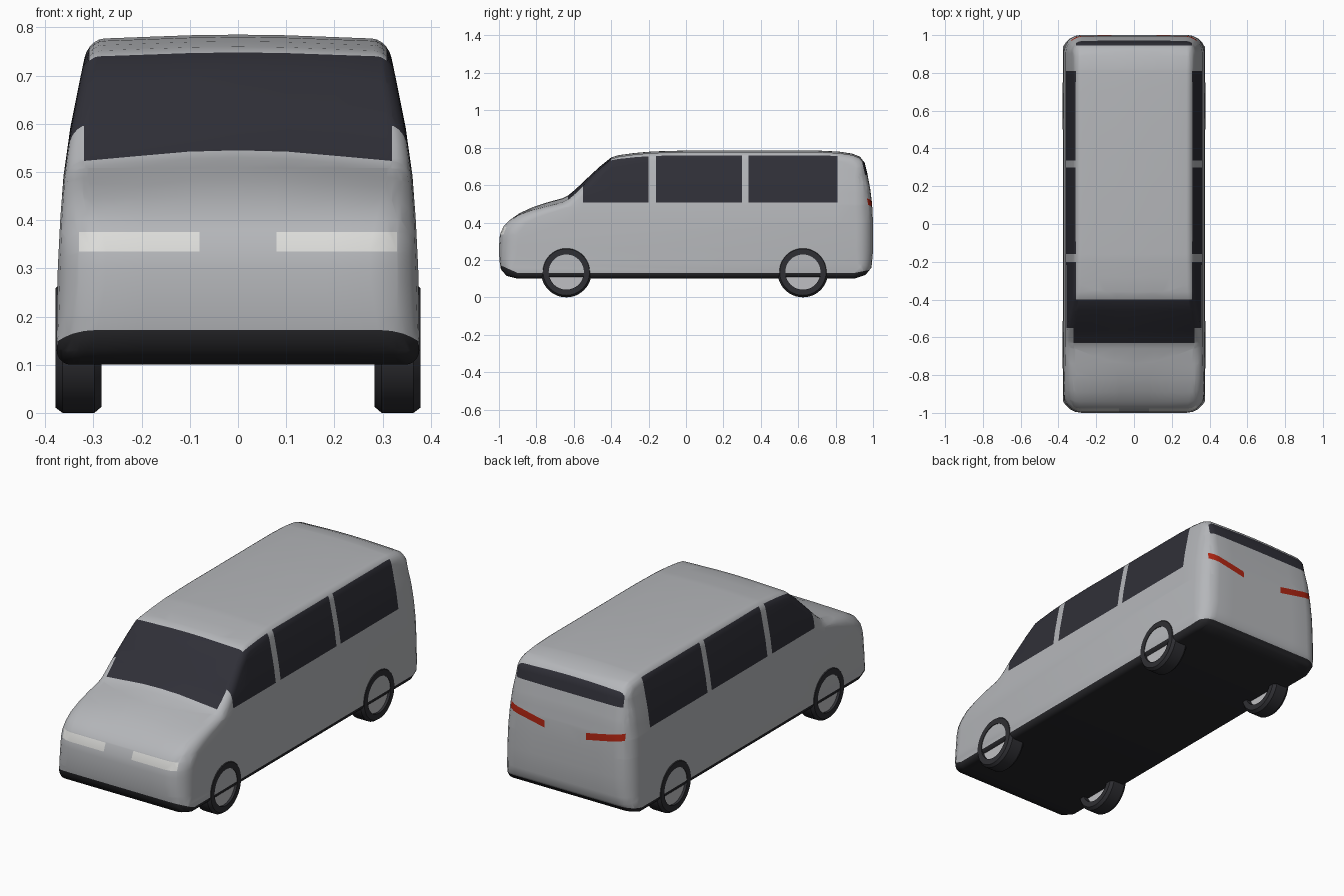
import bpy, bmesh, math
from mathutils import Vector

if "Cube" in bpy.data.objects:
    bpy.data.objects.remove(bpy.data.objects["Cube"])


def material(name, rgb):
    m = bpy.data.materials.new(name)
    m.diffuse_color = (*rgb, 1)
    m.use_nodes = True
    m.node_tree.nodes["Principled BSDF"].inputs["Base Color"].default_value = m.diffuse_color
    return m


SILVER = material("silver paint", (0.46, 0.47, 0.49))
GLASS = material("dark glass", (0.029, 0.029, 0.039))
TRIM = material("black trim", (0.02, 0.02, 0.023))
LAMP = material("headlamp white", (0.72, 0.72, 0.70))
RED = material("tail lamp red", (0.42, 0.018, 0.006))
RUBBER = material("tyre rubber", (0.028, 0.028, 0.033))
RIM = material("rim silver", (0.52, 0.52, 0.54))


def clamp(v):
    return max(0.0, min(1.0, v))


def finish(bm, name, mats, angle):
    bmesh.ops.recalc_face_normals(bm, faces=bm.faces)
    me = bpy.data.meshes.new(name)
    bm.to_mesh(me)
    bm.free()
    for m in mats:
        me.materials.append(m)
    ob = bpy.data.objects.new(name, me)
    bpy.context.collection.objects.link(ob)
    bpy.ops.object.select_all(action='DESELECT')
    ob.select_set(True)
    bpy.context.view_layer.objects.active = ob
    bpy.ops.object.shade_smooth_by_angle(angle=math.radians(angle))
    return ob


# Side outline: y, z, edge rounding radius
OUTLINE = [
    (-.90, .10, .03), (-.96, .115, .05), (-.99, .15, .08), (-.998, .20, .09),
    (-1, .27, .10), (-.995, .335, .10), (-.975, .38, .09), (-.94, .415, .08),
    (-.89, .45, .07), (-.82, .482, .06), (-.74, .508, .05), (-.66, .53, .045),
    (-.63, .545, .04), (-.59, .578, .035), (-.53, .635, .035), (-.46, .70, .035),
    (-.40, .748, .035), (-.36, .760, .04), (-.28, .771, .04), (-.18, .780, .04),
    (0, .785, .04), (.70, .785, .04), (.82, .779, .04), (.89, .768, .04),
    (.93, .752, .045), (.955, .72, .05), (.97, .66, .07), (.985, .58, .08),
    (.995, .50, .09), (1, .40, .09), (1, .25, .09), (.992, .16, .08),
    (.96, .12, .05), (.90, .10, .03)]
# Half width at each height
WIDTH = [(0, .377), (.2, .376), (.3, .374), (.4, .369), (.5, .362),
         (.6, .348), (.7, .328), (.80, .307)]
W0 = .377


def half_width(z):
    for (a, wa), (b, wb) in zip(WIDTH, WIDTH[1:]):
        if z <= b:
            return wa + (wb - wa) * (z - a) / (b - a)
    return WIDTH[-1][1]


def layer(flat, theta):
    """One slice of the rounded slab: (x, y, z) for each outline point."""
    pts, n = [], len(OUTLINE)
    for i, (y, z, r) in enumerate(OUTLINE):
        a, b = OUTLINE[i - 1], OUTLINE[(i + 1) % n]
        t = Vector((b[0] - a[0], b[1] - a[1])).normalized()
        off = r * (1 - math.cos(theta))
        x = flat * (W0 - r) + r * math.sin(theta)
        pts.append((x, y + t.y * off, z - t.x * off))
    return pts


def build_body():
    bm = bmesh.new()
    half = [layer(f, 0) for f in (.33, .67, 1)]
    half += [layer(1, math.pi / 2 * k / 5) for k in range(1, 6)]
    layers = [[(-x, y, z) for x, y, z in l] for l in reversed(half)]
    layers += [layer(0, 0)] + half
    rows = [[bm.verts.new(p) for p in l] for l in layers]
    n = len(OUTLINE)
    for a, b in zip(rows, rows[1:]):
        for i in range(n):
            j = (i + 1) % n
            bm.faces.new((a[i], a[j], b[j], b[i]))
    bm.faces.new(rows[0])
    bm.faces.new(rows[-1])

    def cut(co, no, where=None):
        fs = [f for f in bm.faces if where is None or where(f.calc_center_median())]
        geom = set(fs)
        for f in fs:
            geom.update(f.edges)
            geom.update(f.verts)
        bmesh.ops.bisect_plane(bm, geom=list(geom), dist=1e-5,
                               plane_co=co, plane_no=no)

    # Slice by height, then lean the sides in and crown the roof and bonnet
    for z in (.2, .3, .4, .5, .55, .6, .65, .7):
        cut((0, 0, z), (0, 0, 1))
    for v in bm.verts:
        x, y, z = v.co
        crown = .008 + .014 * clamp((-.4 - y) / .2)
        v.co.x = x * half_width(z) / W0
        v.co.z = z - crown * min(1, (x / .3) ** 2) * clamp((z - .42) / .1)

    # Cut the colour borders into the surface
    front = lambda c: c.y < -.85
    rear = lambda c: c.y > .85
    upper = lambda c: c.z > .45
    for y in (-.63, -.55, -.40, -.20, -.16, .30, .335, .81, .945):
        cut((0, y, 0), (0, 1, 0), upper)
    for z in (.508, .757):
        cut((0, 0, z), (0, 0, 1))
    cut((0, 0, .13), (0, 0, 1))
    cut((0, -.9, .13), (0, .45, 1), front)
    cut((0, .9, .13), (0, -.2, 1), rear)
    cut((0, 0, .655), (0, 0, 1), rear)
    for z in (.335, .375):
        cut((0, 0, z), (0, 0, 1), front)
    for s in (-1, 1):
        for x in (.308, .32):
            cut((s * x, 0, 0), (1, 0, 0), upper)
        for x in (.08, .33):
            cut((s * x, 0, 0), (1, 0, 0), front)
        for x in (.12, .33):
            cut((s * x, 0, 0), (1, 0, 0), rear)
        for z in (.427, .462):
            cut((0, 0, z), (-s * .2, 0, 1),
                lambda c: c.y > .85 and c.x * s > .1)

    # Colour rule: 0 paint, 1 glass, 2 trim, 3 headlamp, 4 tail lamp
    def colour(c):
        ax, y, z = abs(c.x), c.y, c.z
        if z < .13 + .45 * max(0, -y - .9) + .2 * max(0, y - .9):
            return 2
        if -.63 < y < -.40 and ax < .32 and z > .5:
            return 1
        if ax > .308 and .508 < z < .757 and any(
                a < y < b for a, b in ((-.55, -.20), (-.16, .30), (.335, .81))):
            return 1
        if y > .945 and z > .655 and ax < .308:
            return 1
        if y < -.88 and .08 < ax < .33 and .335 < z < .375:
            return 3
        if y > .94 and .12 < ax < .33 and .427 < z - .2 * ax < .462:
            return 4
        return 0

    for f in bm.faces:
        f.material_index = colour(f.calc_center_median())
    finish(bm, "van_body", [SILVER, GLASS, TRIM, LAMP, RED], 40)


def lathe(name, profile, mat, side, y, closed):
    """Spin (radius, x) points round the axle."""
    bm = bmesh.new()
    n = 48
    rings = []
    for r, x in profile:
        rings.append([bm.verts.new((side * x, y + r * math.cos(2 * math.pi * k / n),
                                    .135 + r * math.sin(2 * math.pi * k / n)))
                      for k in range(n)])
    pairs = list(zip(rings, rings[1:]))
    if closed:
        pairs.append((rings[-1], rings[0]))
    else:
        bm.faces.new(rings[0])
        bm.faces.new(rings[-1])
    for a, b in pairs:
        for k in range(n):
            j = (k + 1) % n
            bm.faces.new((a[k], a[j], b[j], b[k]))
    finish(bm, name, [mat], 35)


build_body()

# Wheels: tyre ring with a recessed rim disc
TYRE = [(.094, .283), (.122, .283), (.135, .298), (.135, .364), (.124, .379), (.094, .379)]
DISC = [(.095, .31), (.095, .366)]
for side, sname in ((1, "right"), (-1, "left")):
    for y, yname in ((-.64, "front"), (.625, "rear")):
        lathe(f"{yname}_{sname}_tyre", TYRE, RUBBER, side, y, True)
        lathe(f"{yname}_{sname}_rim", DISC, RIM, side, y, False)
